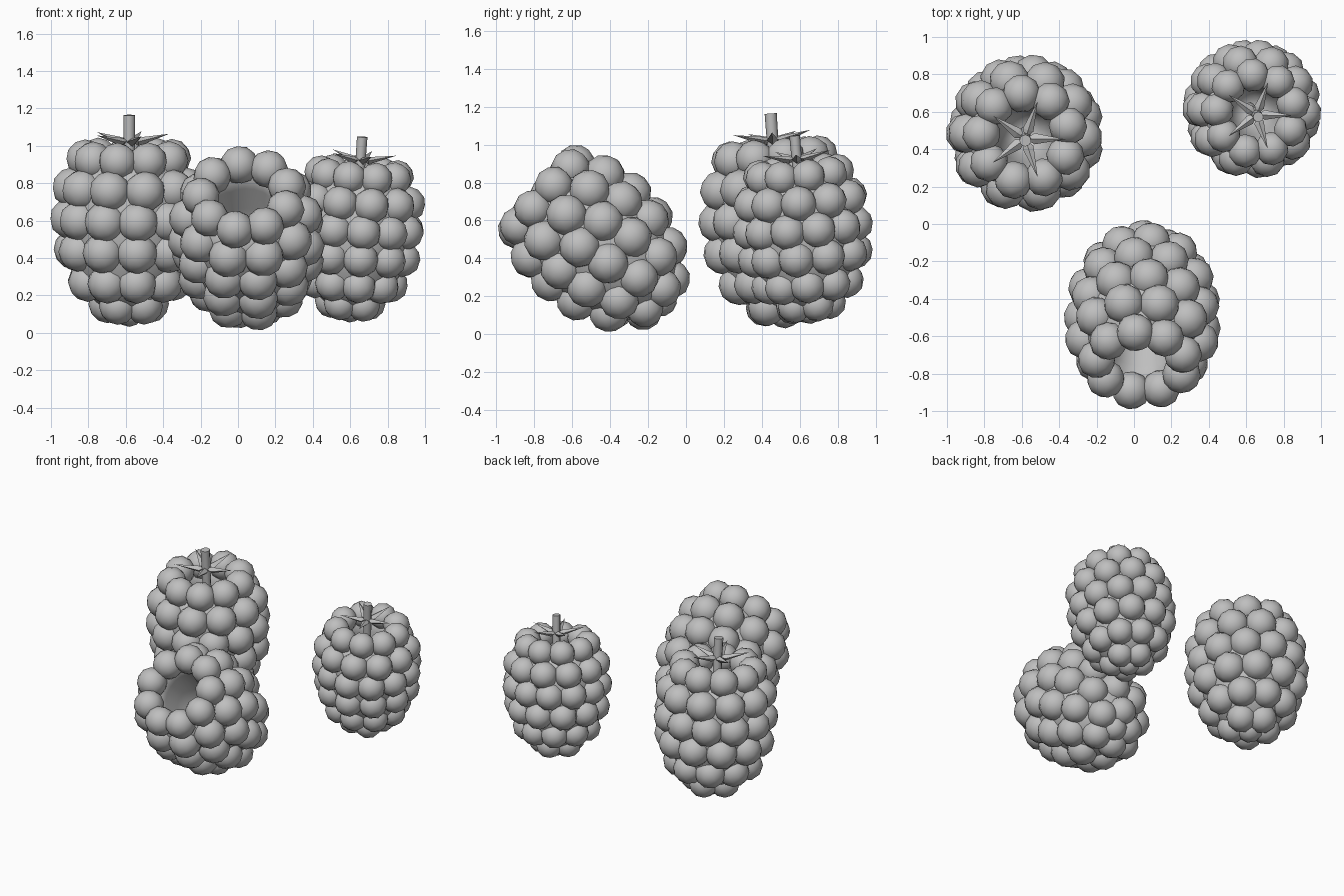
import bpy, bmesh, math
from mathutils import Matrix, Vector

if "Cube" in bpy.data.objects:
    bpy.data.objects.remove(bpy.data.objects["Cube"])

grey = bpy.data.materials.new("plain grey")
grey.diffuse_color = (0.52, 0.52, 0.52, 1)
grey.use_nodes = True
grey.node_tree.nodes["Principled BSDF"].inputs["Base Color"].default_value = grey.diffuse_color

# rings of drupelets: height, ring radius, count, bead radius, start angle
RINGS = [(0.935, 0.236, 9, 0.103, 95), (0.780, 0.303, 10, 0.110, 106),
         (0.615, 0.316, 11, 0.110, 82), (0.448, 0.300, 10, 0.110, 98),
         (0.280, 0.236, 9, 0.106, 80), (0.155, 0.120, 5, 0.102, 95),
         (0.125, 0.0, 1, 0.09, 0)]
# core wall: outside from the tip up to the rim, then down into the cup
CORE = [(0.0, 0.10), (0.15, 0.14), (0.255, 0.24), (0.325, 0.43), (0.342, 0.6),
        (0.325, 0.78), (0.25, 0.94), (0.185, 0.92), (0.165, 0.82),
        (0.15, 0.68), (0.12, 0.55), (0.07, 0.47), (0.0, 0.45)]


def make_object(name, bm, smooth=True):
    mesh = bpy.data.meshes.new(name)
    bmesh.ops.recalc_face_normals(bm, faces=bm.faces)
    for f in bm.faces:
        f.smooth = smooth
    bm.to_mesh(mesh)
    bm.free()
    mesh.materials.append(grey)
    ob = bpy.data.objects.new(name, mesh)
    bpy.context.collection.objects.link(ob)
    return ob


def drupelets(name):
    bm = bmesh.new()
    for z, r, n, s, start in RINGS:
        for k in range(n):
            a = 2 * math.pi * k / n + math.radians(start)
            m = Matrix.Translation((r * math.cos(a), r * math.sin(a), z)) @ Matrix.Rotation(a, 4, 'Z')
            bmesh.ops.create_icosphere(bm, subdivisions=2, radius=s, matrix=m)
    return make_object(name, bm)


def core(name):
    bm = bmesh.new()
    vs = [bm.verts.new((r, 0, z)) for r, z in CORE]
    es = [bm.edges.new(p) for p in zip(vs, vs[1:])]
    bmesh.ops.spin(bm, geom=vs + es, axis=(0, 0, 1), cent=(0, 0, 0),
                   angle=2 * math.pi, steps=20)
    bmesh.ops.remove_doubles(bm, verts=bm.verts, dist=1e-4)
    return make_object(name, bm)


def calyx(name):
    # five narrow folded spikes, lifted toward the tips
    bm = bmesh.new()
    for k in range(5):
        rot = Matrix.Rotation(2 * math.pi * k / 5, 4, 'Z')
        pts = [(0, 0, 1.035), (0.05, 0.03, 1.03), (0.05, -0.03, 1.03),
               (0.05, 0, 1.05), (0.05, 0, 1.005), (0.215, 0, 1.07)]
        v = [bm.verts.new(rot @ Vector(p)) for p in pts]
        ring = [v[1], v[3], v[2], v[4]]
        for a, b in zip(ring, ring[1:] + ring[:1]):
            bm.faces.new((v[0], a, b))
            bm.faces.new((v[5], b, a))
    return make_object(name, bm, False)


def stem(name):
    # stalk that runs down to the floor of the cup
    bm = bmesh.new()
    bmesh.ops.create_cone(bm, cap_ends=True, segments=8, radius1=0.026, radius2=0.032,
                          depth=0.72, matrix=Matrix.Translation((0, 0, 0.81)))
    ob = make_object(name, bm)
    bpy.context.view_layer.objects.active = ob
    ob.select_set(True)
    bpy.ops.object.shade_smooth_by_angle(angle=math.radians(50))
    ob.select_set(False)
    return ob


def berry(name, centre, scale, tilt, leafy):
    parts = [drupelets(name + "_drupelets"), core(name + "_core")]
    if leafy:
        parts += [calyx(name + "_leaves"), stem(name + "_stem")]
    m = tilt @ Matrix.Scale(scale, 4)
    # shift so the drupelet bounds are centred on the target
    pts = [m @ v.co for v in parts[0].data.vertices]
    mid = Vector([(min(p[i] for p in pts) + max(p[i] for p in pts)) / 2 for i in range(3)])
    m = Matrix.Translation(Vector(centre) - mid) @ m
    for ob in parts:
        ob.data.transform(m)


R = lambda deg, axis: Matrix.Rotation(math.radians(deg), 4, axis)
berry("left_berry", (-0.585, 0.485, 0.54), 1.0, R(4, 'X'), True)
berry("right_berry", (0.63, 0.615, 0.505), 0.88, R(4, 'Y') @ R(5, 'X'), True)
berry("hollow_berry", (0.045, -0.485, 0.505), 1.0, R(-3, 'Y') @ R(48, 'X'), False)
